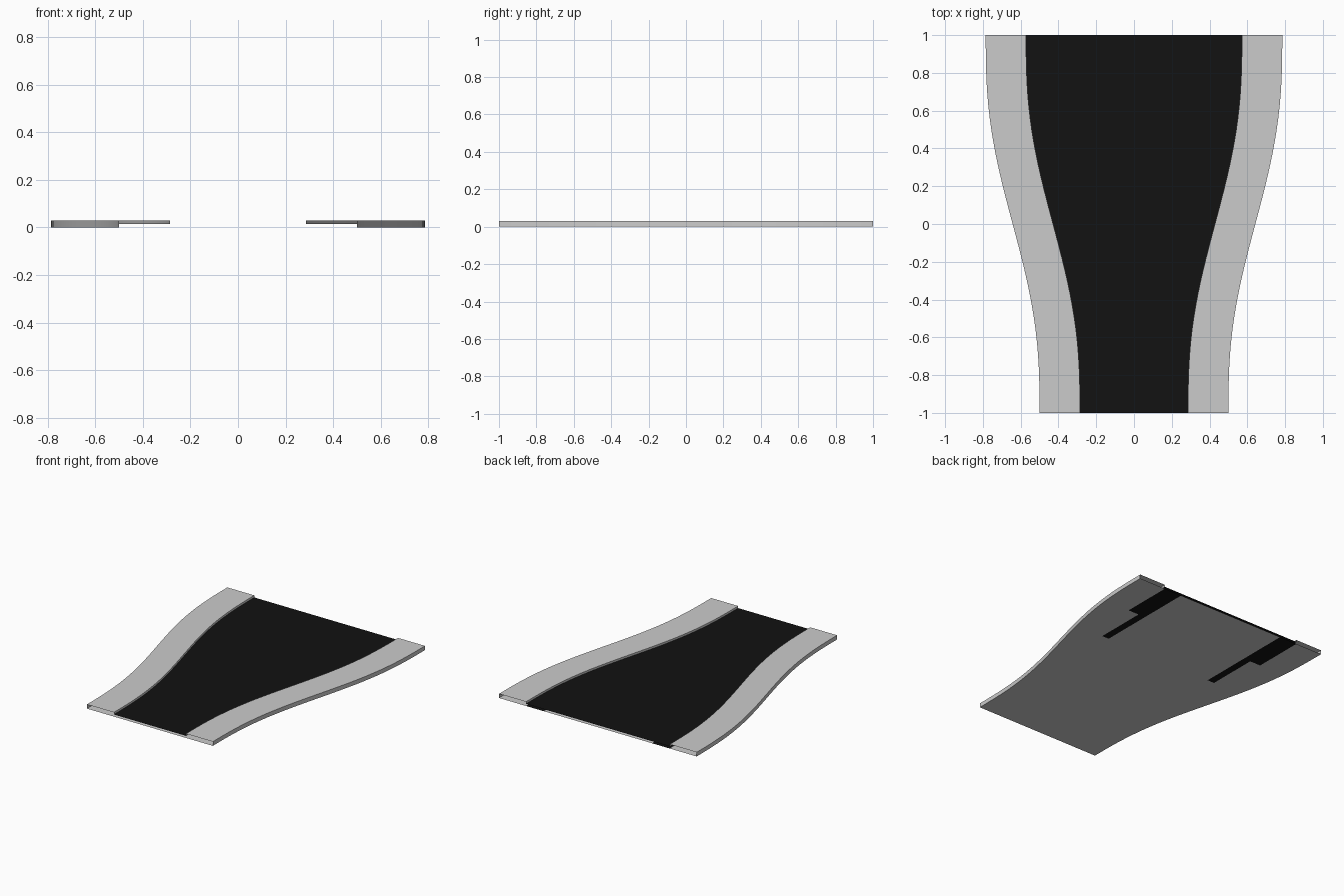
import bpy, bmesh

if "Cube" in bpy.data.objects:
    bpy.data.objects.remove(bpy.data.objects["Cube"])

N = 32          # rows along the road
TOP, ROAD = 0.03, 0.015
WALK = 0.214    # pavement width
YS = [-1 + 2 * i / N for i in range(N + 1)]


def outer(y):
    """Half width of the tile: eases from narrow to wide."""
    t = (y + 1) / 2
    return 0.5 + 0.285 * t ** 3 * (t * (6 * t - 15) + 10)


def inner(y):
    return outer(y) - WALK


def material(name, rgb):
    m = bpy.data.materials.new(name)
    m.diffuse_color = (*rgb, 1)
    m.use_nodes = True
    m.node_tree.nodes["Principled BSDF"].inputs["Base Color"].default_value = m.diffuse_color
    return m


def make(name, strips, mats):
    """strips: list of (row function y -> points, y range start, y end, material index)."""
    bm = bmesh.new()
    for row, y0, y1, mi in strips:
        prev = None
        for y in YS:
            if y < y0 - 1e-6 or y > y1 + 1e-6:
                continue
            cur = [bm.verts.new(p) for p in row(y)]
            if prev:
                for k in range(len(cur) - 1):
                    f = bm.faces.new((prev[k], prev[k + 1], cur[k + 1], cur[k]))
                    f.material_index = mi
            prev = cur
    bmesh.ops.remove_doubles(bm, verts=bm.verts, dist=1e-5)
    me = bpy.data.meshes.new(name)
    bm.to_mesh(me)
    bm.free()
    for m in mats:
        me.materials.append(m)
    ob = bpy.data.objects.new(name, me)
    bpy.context.collection.objects.link(ob)
    bpy.context.view_layer.objects.active = ob
    ob.select_set(True)
    bpy.ops.object.shade_smooth_by_angle()
    ob.select_set(False)
    return ob


grey = material("concrete", (0.8, 0.8, 0.8))
black = material("asphalt", (0.006, 0.006, 0.006))

# pavements: outer wall, top and kerb, open at both ends
left = lambda y: [(-outer(y), y, 0), (-outer(y), y, TOP), (-inner(y), y, TOP), (-inner(y), y, ROAD)]
right = lambda y: [(-x, py, z) for x, py, z in reversed(left(y))]
make("left_pavement", [(left, -1, 1, 0)], [grey])
make("right_pavement", [(right, -1, 1, 0)], [grey])

# sunken road surface
make("road", [(lambda y: [(-inner(y), y, ROAD), (inner(y), y, ROAD)], -1, 1, 0)], [black])


# underside, with two stepped dark patches near the wide end
def flat(a, b):
    edge = lambda v, y: v(y) if callable(v) else v
    return lambda y: [(edge(b, y), y, 0), (edge(a, y), y, 0)]


neg = lambda y: -outer(y)
under = [(flat(neg, outer), -1, 0.25, 0), (flat(-0.43, 0.43), 0.25, 1, 0)]
for y0, y1, w in ((0.25, 0.625, 0.485), (0.625, 1, 0.571)):
    under += [(flat(0.43, w), y0, y1, 1), (flat(-w, -0.43), y0, y1, 1),
              (flat(w, outer), y0, y1, 0), (flat(neg, -w), y0, y1, 0)]
make("underside", under, [grey, black])
